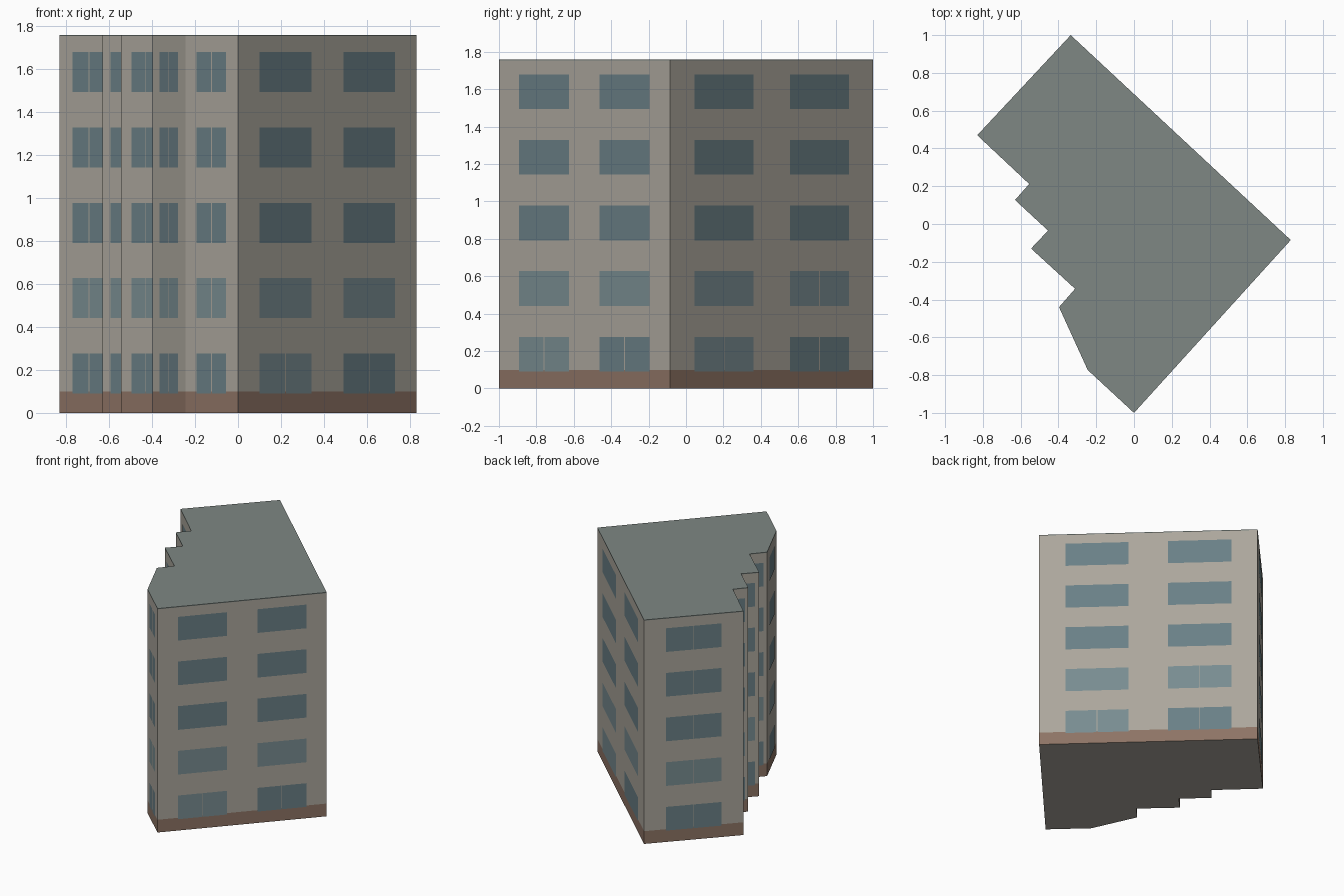
import bpy
from mathutils import Vector

if "Cube" in bpy.data.objects:
    bpy.data.objects.remove(bpy.data.objects["Cube"])

# Stepped footprint, counter-clockwise
PLAN = [Vector(p) for p in (
    (-.335, 1.0), (-.83, .47), (-.555, .212), (-.63, .127), (-.455, -.035),
    (-.545, -.13), (-.312, -.343), (-.397, -.44), (-.245, -.773),
    (0, -1.0), (.83, -.085))]
EDGES = list(zip(PLAN, PLAN[1:] + PLAN[:1]))
H, PLINTH, ROOF = 1.76, 0.10, 0.006


def material(name, rgb):
    m = bpy.data.materials.new(name)
    m.diffuse_color = (*rgb, 1)
    m.use_nodes = True
    m.node_tree.nodes["Principled BSDF"].inputs["Base Color"].default_value = m.diffuse_color
    return m


def mesh_object(name, verts, faces, mat):
    me = bpy.data.meshes.new(name)
    me.from_pydata(verts, [], faces)
    me.materials.append(mat)
    ob = bpy.data.objects.new(name, me)
    bpy.context.collection.objects.link(ob)
    return ob


def band(name, z0, z1, mat, top=False):
    """Side faces around the plan, optionally capped on top."""
    n = len(PLAN)
    verts = [(p.x, p.y, z) for z in (z0, z1) for p in PLAN]
    faces = [(i, (i + 1) % n, n + (i + 1) % n, n + i) for i in range(n)]
    if top:
        faces.append(tuple(range(n, 2 * n)))
    return mesh_object(name, verts, faces, mat)


wall = material("wall", (.41, .385, .335))
brick = material("brick", (.27, .175, .13))
slate = material("slate", (.21, .245, .23))
glass = material("glass", (.145, .215, .24))
light_glass = material("light_glass", (.19, .265, .285))

# Shell: underside, plinth, walls and roof
mesh_object("underside", [(p.x, p.y, 0) for p in PLAN],
            [tuple(reversed(range(len(PLAN))))], wall)
band("plinth", 0, PLINTH, brick)
band("walls", PLINTH, H - ROOF, wall)
band("roof", H - ROOF, H, slate, top=True)

# Window panes: two bays on the long walls, one on the short ones
panes = {False: ([], []), True: ([], [])}


def add_pane(a, b, f0, f1, z0, z1, light):
    verts, faces = panes[light]
    d = b - a
    off = Vector((d.y, -d.x)).normalized() * 0.002
    p, q = a + d * f0 + off, a + d * f1 + off
    k = len(verts)
    verts += [(p.x, p.y, z0), (q.x, q.y, z0), (q.x, q.y, z1), (p.x, p.y, z1)]
    faces.append((k, k + 1, k + 2, k + 3))


for a, b in EDGES:
    length = (b - a).length
    wide = length > 1
    bays = ((.12, .41), (.59, .88)) if wide else ((.22, .78),)
    for row in range(5):
        z0 = 0.09 + row * 0.351
        z1 = z0 + 0.186
        for bay, (f0, f1) in enumerate(bays):
            light = row == 1 or (row == 0 and bay == 0 and wide)
            split = row == 0 or (row == 1 and bay == 1 and length > 1.4)
            if not wide:
                split = length > 0.2
            if split:
                mid, gap = (f0 + f1) / 2, 0.0025 / length
                add_pane(a, b, f0, mid - gap, z0, z1, light)
                add_pane(a, b, mid + gap, f1, z0, z1, light)
            else:
                add_pane(a, b, f0, f1, z0, z1, light)

mesh_object("windows", *panes[False], glass)
mesh_object("lighter_windows", *panes[True], light_glass)
